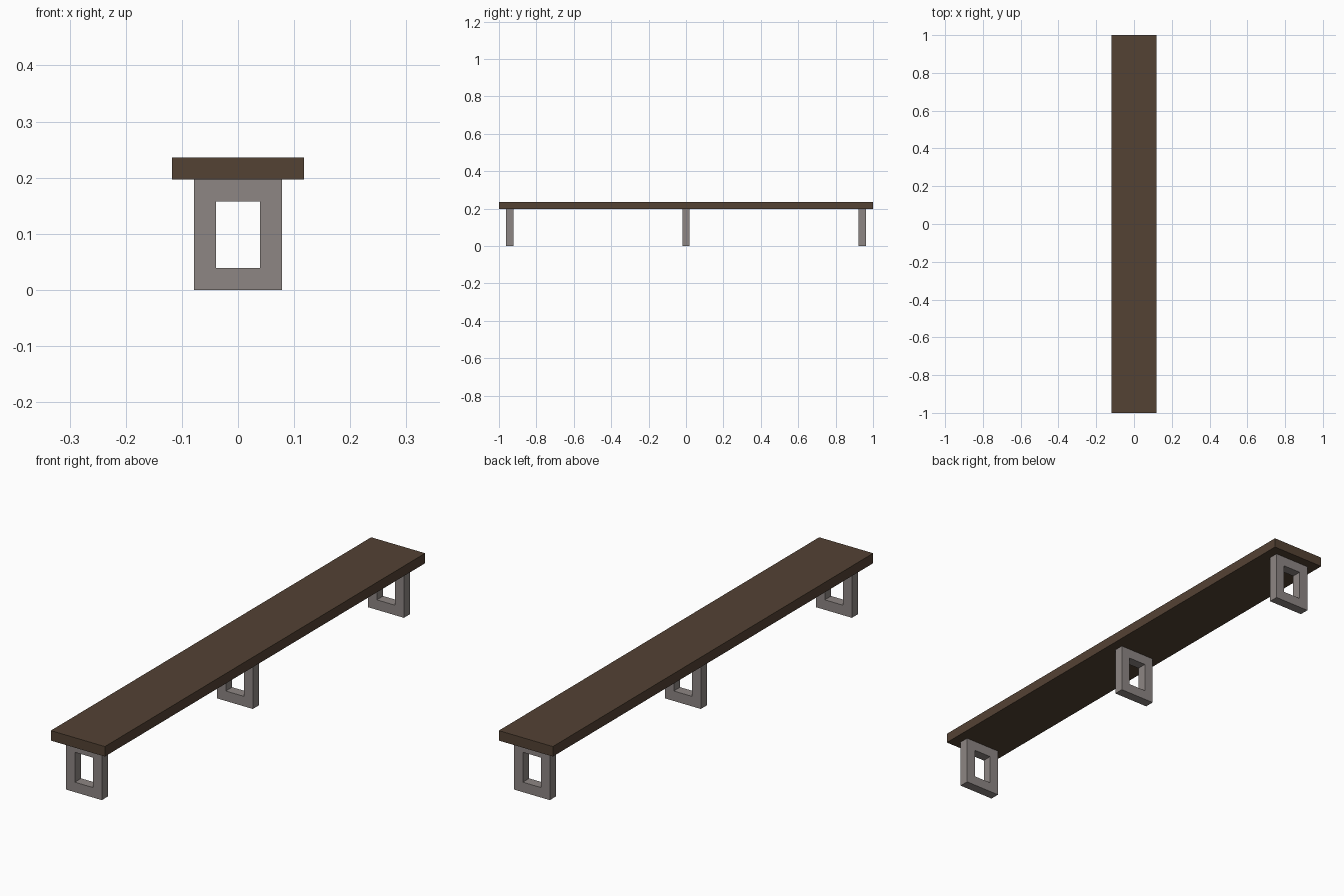
import bpy
import bmesh

cube = bpy.data.objects.get("Cube")
if cube:
    bpy.data.objects.remove(cube, do_unlink=True)


def material(name, rgb):
    mat = bpy.data.materials.new(name)
    mat.use_nodes = True
    color = (*rgb, 1.0)
    mat.diffuse_color = color
    mat.node_tree.nodes["Principled BSDF"].inputs["Base Color"].default_value = color
    return mat


def add_object(name, bm, mat):
    bmesh.ops.recalc_face_normals(bm, faces=bm.faces[:])
    mesh = bpy.data.meshes.new(name)
    bm.to_mesh(mesh)
    bm.free()
    mesh.materials.append(mat)
    obj = bpy.data.objects.new(name, mesh)
    bpy.context.collection.objects.link(obj)
    return obj


def rectangle(bm, half_width, bottom, top, y):
    corners = [(-half_width, bottom), (half_width, bottom),
               (half_width, top), (-half_width, top)]
    return [bm.verts.new((x, y, z)) for x, z in corners]


def extrude_y(bm, depth):
    result = bmesh.ops.extrude_face_region(bm, geom=bm.faces[:])
    moved = [v for v in result["geom"] if isinstance(v, bmesh.types.BMVert)]
    bmesh.ops.translate(bm, verts=moved, vec=(0, depth, 0))


wood = material("dark brown wood", (0.088, 0.054, 0.034))
stone = material("warm grey stone", (0.27, 0.24, 0.23))

SEAT_BOTTOM = 0.197
BAR = 0.0394  # thickness shared by the seat and the leg frames

# Seat: one long plank
bm = bmesh.new()
bm.faces.new(rectangle(bm, 0.118, SEAT_BOTTOM, SEAT_BOTTOM + BAR, -1))
extrude_y(bm, 2)
add_object("seat", bm, wood)

# Legs: three open rectangular frames
for name, y in (("front_leg", -0.943), ("middle_leg", 0), ("back_leg", 0.943)):
    bm = bmesh.new()
    start = y - BAR / 2
    outer = rectangle(bm, 0.0787, 0, SEAT_BOTTOM, start)
    inner = rectangle(bm, 0.0394, BAR, SEAT_BOTTOM - BAR, start)
    for i in range(4):
        j = (i + 1) % 4
        bm.faces.new((outer[i], outer[j], inner[j], inner[i]))
    extrude_y(bm, BAR)
    add_object(name, bm, stone)
